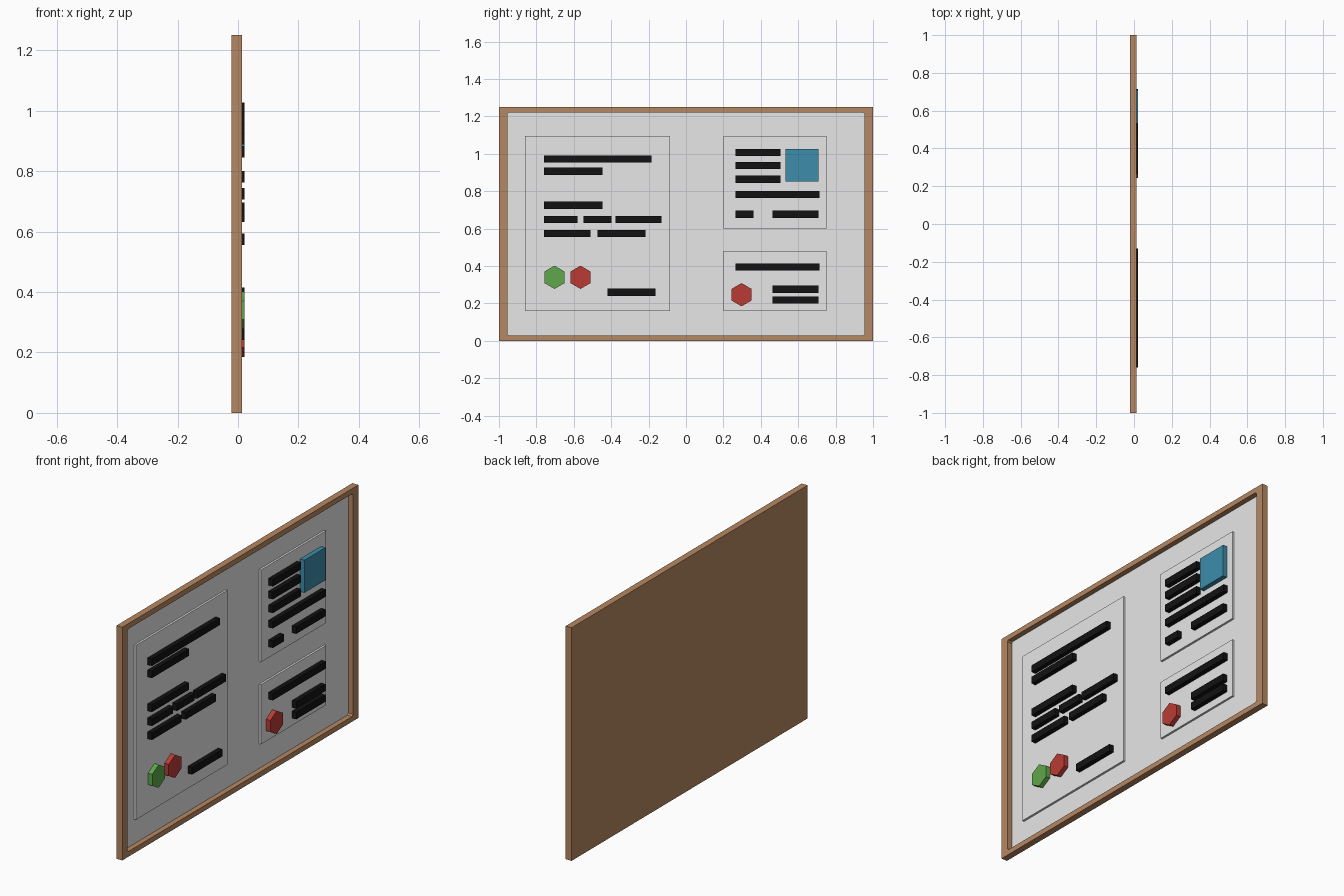
import bpy, bmesh, math
from mathutils import Vector

if "Cube" in bpy.data.objects:
    bpy.data.objects.remove(bpy.data.objects["Cube"])

# Depth layers along x (the board faces +x)
BACK, RIM, FLOOR, BOARD, PAPER, RELIEF = -0.0215, 0.0135, -0.018, -0.0145, -0.0035, 0.0215


def material(name, rgb):
    m = bpy.data.materials.new(name)
    m.diffuse_color = (*rgb, 1)
    m.use_nodes = True
    m.node_tree.nodes["Principled BSDF"].inputs["Base Color"].default_value = m.diffuse_color
    return m


WOOD = material("brown wood", (0.47, 0.245, 0.122))
WHITE = material("white", (0.8, 0.8, 0.8))
BLACK = material("black", (0.006, 0.006, 0.006))
BLUE = material("blue", (0.047, 0.27, 0.41))
GREEN = material("green", (0.112, 0.39, 0.071))
RED = material("red", (0.49, 0.044, 0.036))


def finish(bm, name, mat):
    bmesh.ops.recalc_face_normals(bm, faces=bm.faces)
    me = bpy.data.meshes.new(name)
    bm.to_mesh(me)
    bm.free()
    me.materials.append(mat)
    ob = bpy.data.objects.new(name, me)
    bpy.context.collection.objects.link(ob)
    return ob


def prism(name, outline, x0, x1, mat):
    """Extrude a (y, z) outline from x0 to x1."""
    bm = bmesh.new()
    face = bm.faces.new([bm.verts.new((x0, y, z)) for y, z in outline])
    ext = bmesh.ops.extrude_face_region(bm, geom=[face], use_keep_orig=True)
    for v in ext["geom"]:
        if isinstance(v, bmesh.types.BMVert):
            v.co.x = x1
    return finish(bm, name, mat)


def plate(name, y0, y1, z0, z1, x0, x1, mat):
    return prism(name, [(y0, z0), (y1, z0), (y1, z1), (y0, z1)], x0, x1, mat)


def hexagon(name, y, z, mat, r=0.062):
    pts = [(y + r * math.sin(k * math.pi / 3), z + r * math.cos(k * math.pi / 3)) for k in range(6)]
    return prism(name, pts, PAPER, RELIEF, mat)


# Wooden tray: solid back with a recessed opening, small chamfers in its corners
bm = bmesh.new()
bmesh.ops.create_cube(bm, size=1)
for v in bm.verts:
    v.co = Vector((RIM if v.co.x > 0 else BACK, v.co.y * 2, (v.co.z + 0.5) * 1.25))
front = max(bm.faces, key=lambda f: f.calc_center_median().x)
bmesh.ops.inset_region(bm, faces=[front], thickness=0.02)
for v in front.verts:
    v.co.y = math.copysign(0.955, v.co.y)
    v.co.z = 1.222 if v.co.z > 0.6 else 0.028
ext = bmesh.ops.extrude_discrete_faces(bm, faces=[front])["faces"][0]
for v in ext.verts:
    v.co.x = FLOOR
corners = [e for e in bm.edges
           if abs(e.verts[0].co.x - e.verts[1].co.x) > 0.01
           and all(abs(v.co.y) < 0.99 for v in e.verts)]
bmesh.ops.bevel(bm, geom=corners, offset=0.008, segments=1, affect='EDGES')
finish(bm, "frame", WOOD)

# White board surface in the recess
plate("board_surface", -0.955, 0.955, 0.028, 1.222, FLOOR, BOARD, WHITE)

# Pinned paper sheets
for i, (y0, y1, z0, z1) in enumerate([(-0.86, -0.085, 0.16, 1.095),
                                      (0.20, 0.75, 0.60, 1.095),
                                      (0.20, 0.75, 0.16, 0.48)]):
    plate(f"paper_sheet_{i + 1}", y0, y1, z0, z1, BOARD, PAPER, WHITE)

# Black text bars: row centre height -> spans along y
rows = [
    (0.972, [(-0.76, -0.185)]),
    (0.907, [(-0.76, -0.447)]),
    (0.725, [(-0.76, -0.447)]),
    (0.650, [(-0.76, -0.58), (-0.548, -0.398), (-0.377, -0.131)]),
    (0.575, [(-0.76, -0.51), (-0.473, -0.217)]),
    (0.260, [(-0.42, -0.163)]),
    (1.007, [(0.265, 0.505)]),
    (0.938, [(0.265, 0.505)]),
    (0.864, [(0.265, 0.505)]),
    (0.782, [(0.265, 0.714)]),
    (0.677, [(0.265, 0.36), (0.463, 0.709)]),
    (0.396, [(0.265, 0.714)]),
    (0.276, [(0.463, 0.709)]),
    (0.219, [(0.463, 0.709)]),
]
for z, spans in rows:
    for y0, y1 in spans:
        plate("text_bar", y0, y1, z - 0.019, z + 0.019, PAPER, RELIEF, BLACK)

# Blue picture and hexagonal seals
plate("picture", 0.532, 0.709, 0.852, 1.027, PAPER, RELIEF, BLUE)
hexagon("green_seal", -0.703, 0.34, GREEN)
hexagon("red_seal_left", -0.564, 0.34, RED)
hexagon("red_seal_right", 0.297, 0.247, RED)
